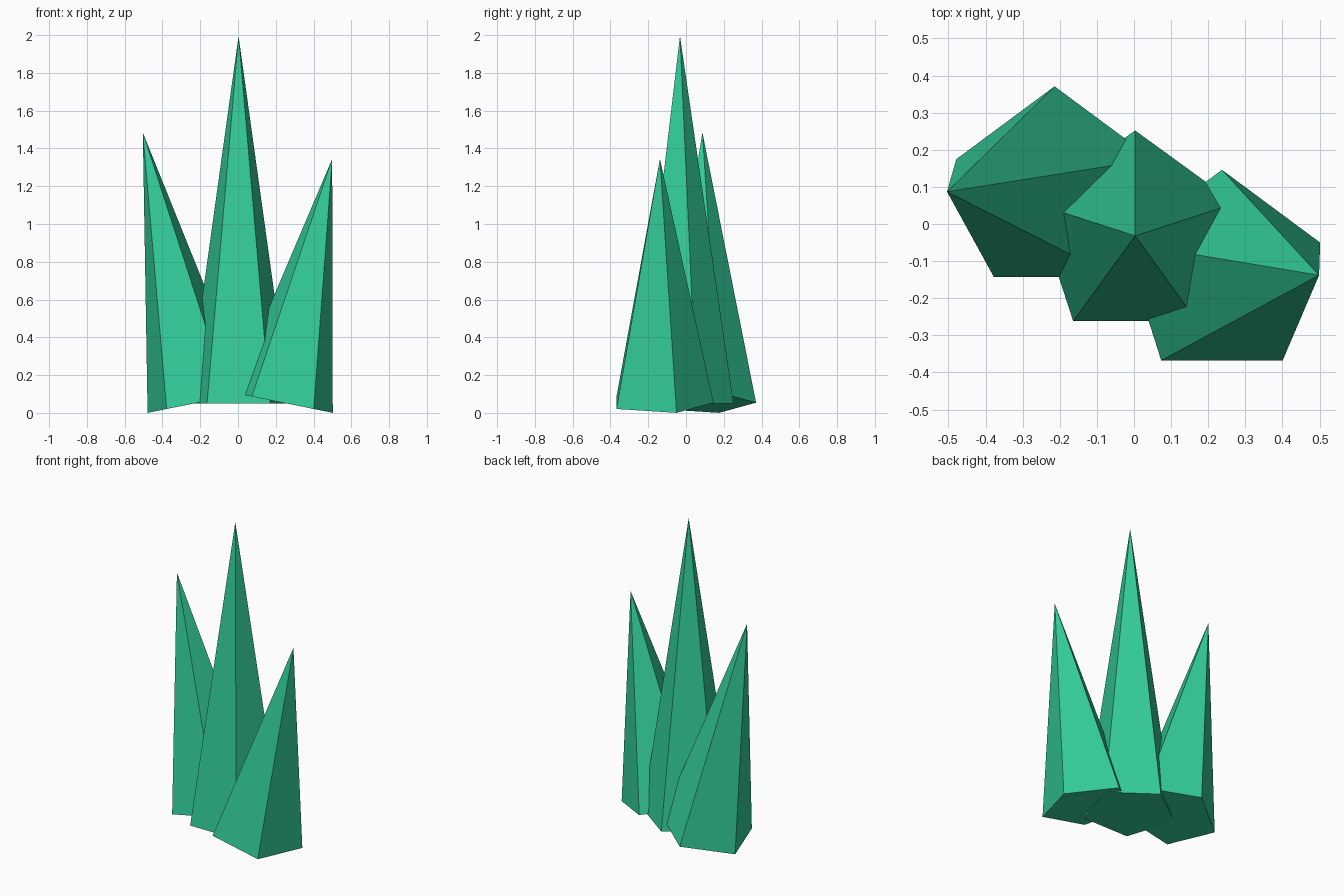
import bpy
from math import sin, cos

if "Cube" in bpy.data.objects:
    bpy.data.objects.remove(bpy.data.objects["Cube"])

mat = bpy.data.materials.new("emerald_green")
mat.diffuse_color = (0.033, 0.604, 0.319, 1.0)
mat.use_nodes = True
mat.node_tree.nodes["Principled BSDF"].inputs["Base Color"].default_value = mat.diffuse_color


def crystal(name, base, length, tilt, radius=0.284):
    """Five-sided spike whose base centre is at 'base', leaning along x."""
    mid = (base[0] + sin(tilt) * length / 2, base[1],
           base[2] + cos(tilt) * length / 2)
    bpy.ops.mesh.primitive_cone_add(vertices=5, radius1=radius, radius2=0,
                                    depth=length, location=mid,
                                    rotation=(0, tilt, 0))
    ob = bpy.context.object
    ob.name = name
    ob.data.materials.append(mat)


# Tall upright spike with two shorter ones leaning outwards
crystal("centre_crystal", (0.003, -0.032, 0.05), 1.945, 0.0)
crystal("left_crystal", (-0.214, 0.087, 0.054), 1.459, -0.2)
crystal("right_crystal", (0.237, -0.138, 0.054), 1.317, 0.2)
